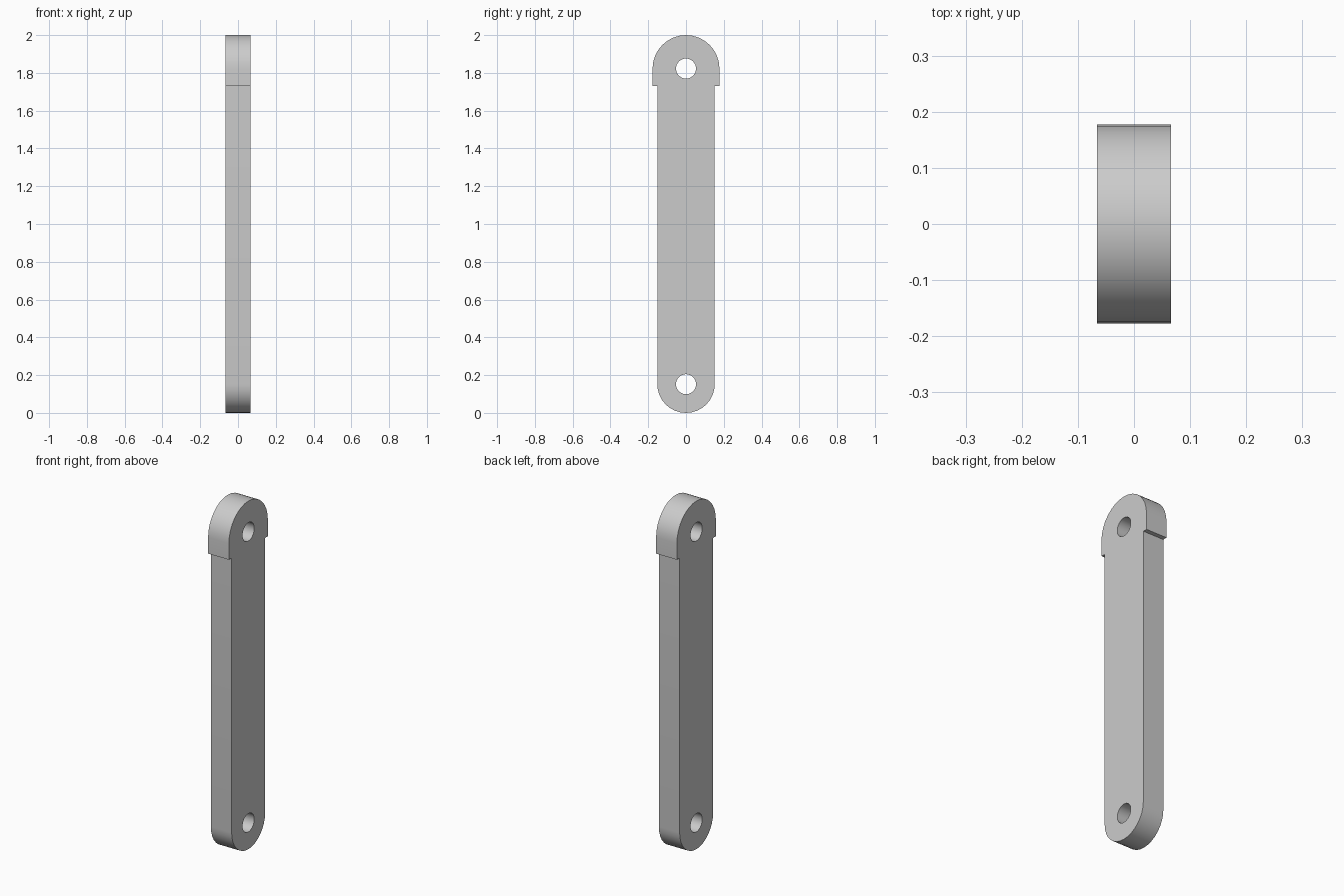
import bpy, bmesh
from math import cos, sin, pi, radians
from mathutils import Vector

cube = bpy.data.objects.get("Cube")
if cube:
    bpy.data.objects.remove(cube, do_unlink=True)

HALF_THICK = 0.066
BODY_R, HEAD_R, HOLE_R = 0.152, 0.177, 0.053
LOW_Z, HIGH_Z, STEP_Z = BODY_R, 2 - HEAD_R, 1.73
SEGMENTS = 16  # per half circle


def arc(z, radius, start, end, steps):
    """Points on an arc in the side plane, as (y, z)."""
    angles = [start + (end - start) * i / steps for i in range(steps + 1)]
    return [(radius * cos(a), z + radius * sin(a)) for a in angles]


def add_loop(bm, points):
    verts = [bm.verts.new((-HALF_THICK, y, z)) for y, z in points]
    return [bm.edges.new((v, verts[i - 1])) for i, v in enumerate(verts)]


# Outline: rounded foot, straight bar, wider stepped rounded head
outline = arc(LOW_Z, BODY_R, pi, 2 * pi, SEGMENTS)
outline += [(BODY_R, STEP_Z), (HEAD_R, STEP_Z)]
outline += arc(HIGH_Z, HEAD_R, 0, pi, SEGMENTS)
outline += [(-HEAD_R, STEP_Z), (-BODY_R, STEP_Z)]

# Fill the outline around the two pin holes, then give it thickness
bm = bmesh.new()
edges = add_loop(bm, outline)
for z in (LOW_Z, HIGH_Z):
    edges += add_loop(bm, arc(z, HOLE_R, 0, 2 * pi, 2 * SEGMENTS)[:-1])
bmesh.ops.triangle_fill(bm, edges=edges, use_beauty=True, normal=Vector((-1, 0, 0)))
side = bmesh.ops.extrude_face_region(bm, geom=bm.faces[:], use_keep_orig=True)
moved = [v for v in side["geom"] if isinstance(v, bmesh.types.BMVert)]
bmesh.ops.translate(bm, verts=moved, vec=(2 * HALF_THICK, 0, 0))
bmesh.ops.recalc_face_normals(bm, faces=bm.faces[:])

mesh = bpy.data.meshes.new("link_bar")
bm.to_mesh(mesh)
bm.free()
link = bpy.data.objects.new("link_bar", mesh)
bpy.context.collection.objects.link(link)

# Plain grey material
grey = bpy.data.materials.new("light_grey")
grey.use_nodes = True
colour = (0.6, 0.6, 0.6, 1)
grey.diffuse_color = colour
for node in grey.node_tree.nodes:
    if node.type == "BSDF_PRINCIPLED":
        node.inputs["Base Color"].default_value = colour
mesh.materials.append(grey)

# Smooth the rounded ends and holes, keep the rims crisp
bpy.ops.object.select_all(action="DESELECT")
link.select_set(True)
bpy.context.view_layer.objects.active = link
bpy.ops.object.shade_smooth_by_angle(angle=radians(30))
